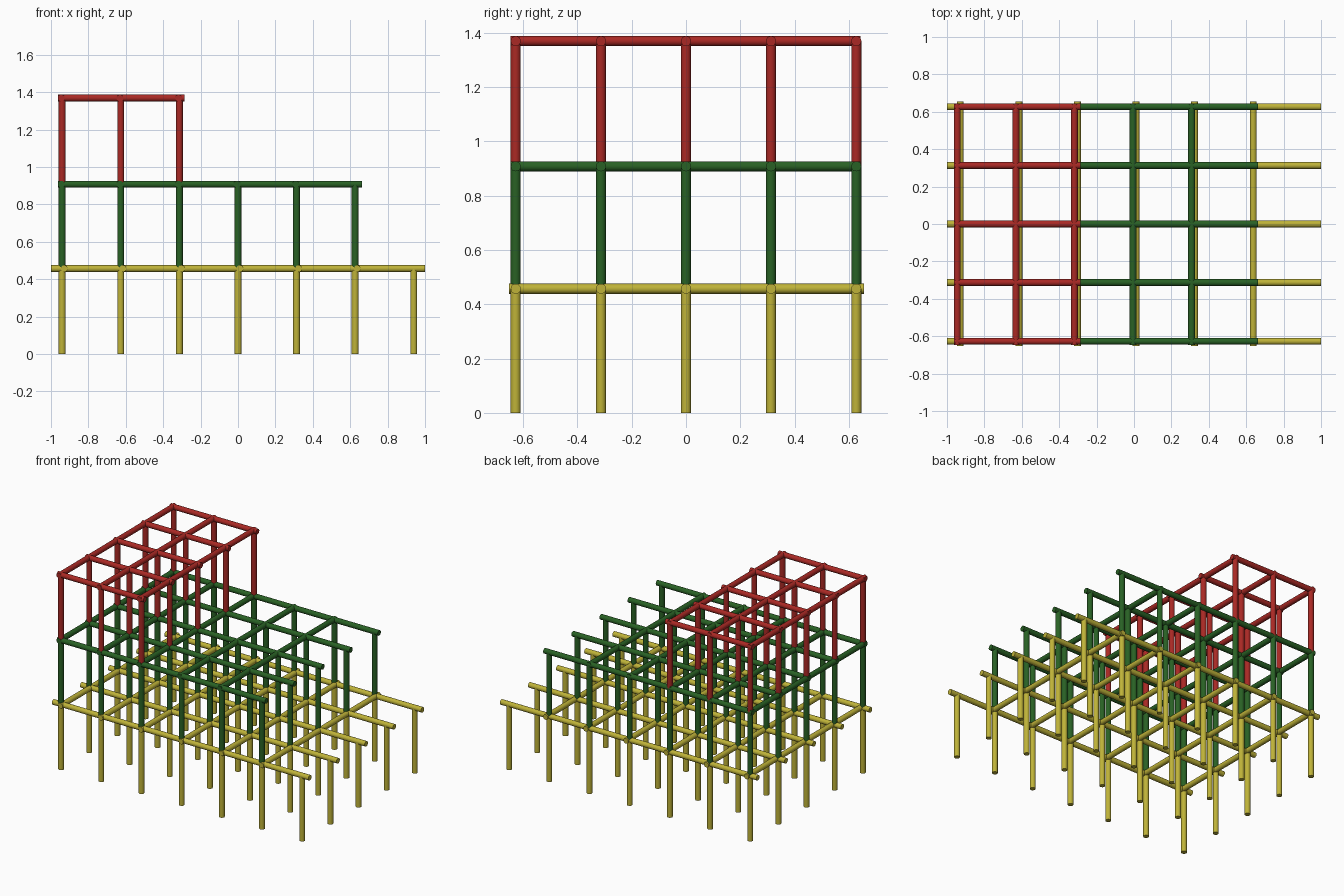
import bpy, bmesh, math
from mathutils import Matrix, Vector

if "Cube" in bpy.data.objects:
    bpy.data.objects.remove(bpy.data.objects["Cube"])

R = 0.0185                                    # pipe radius
YS = [-0.627, -0.313, 0.0, 0.313, 0.627]      # rows, front to back
XS = [-0.94 + 0.3133 * i for i in range(7)]   # columns, left to right


def material(name, color):
    m = bpy.data.materials.new(name)
    m.diffuse_color = (*color, 1)
    m.use_nodes = True
    m.node_tree.nodes["Principled BSDF"].inputs["Base Color"].default_value = m.diffuse_color
    return m


def pipes(name, mat, segments):
    """One object made of straight capped round pipes between point pairs."""
    bm = bmesh.new()
    for a, b in segments:
        a, b = Vector(a), Vector(b)
        d = b - a
        rot = Vector((0, 0, 1)).rotation_difference(d).to_matrix().to_4x4()
        bmesh.ops.create_cone(bm, cap_ends=True, segments=20, radius1=R, radius2=R,
                              depth=d.length, matrix=Matrix.Translation((a + b) / 2) @ rot)
    me = bpy.data.meshes.new(name)
    bm.to_mesh(me)
    bm.free()
    me.materials.append(mat)
    ob = bpy.data.objects.new(name, me)
    bpy.context.collection.objects.link(ob)
    bpy.context.view_layer.objects.active = ob
    ob.select_set(True)
    bpy.ops.object.shade_smooth_by_angle(angle=math.radians(40))
    ob.select_set(False)


def tier(name, mat, z0, z1, posts, cross, x_range, y_range, shift):
    """Posts, long rails (along x) and cross rails (along y) of one level."""
    pipes(name + "_posts", mat, [((x, y, z0), (x, y, z1)) for x in posts for y in YS])
    pipes(name + "_long_rails", mat,
          [((x_range[0], y, z1), (x_range[1], y, z1)) for y in YS])
    pipes(name + "_cross_rails", mat,
          [((x + shift, y_range[0], z1), (x + shift, y_range[1], z1)) for x in cross])


yellow = material("yellow paint", (0.52, 0.45, 0.04))
green = material("green paint", (0.022, 0.12, 0.018))
red = material("red paint", (0.40, 0.022, 0.018))

# bottom, middle and top levels of the climbing frame
tier("lower", yellow, 0.0, 0.457, XS, XS[:6], (-1, 1), (-0.652, 0.655), 0.011)
tier("middle", green, 0.457, 0.908, XS[:6], XS[:5], (-0.963, 0.662), (-0.646, 0.643), -0.005)
tier("upper", red, 0.908, 1.369, XS[:3], XS[:3], (-0.963, -0.286), (-0.646, 0.643), -0.005)
